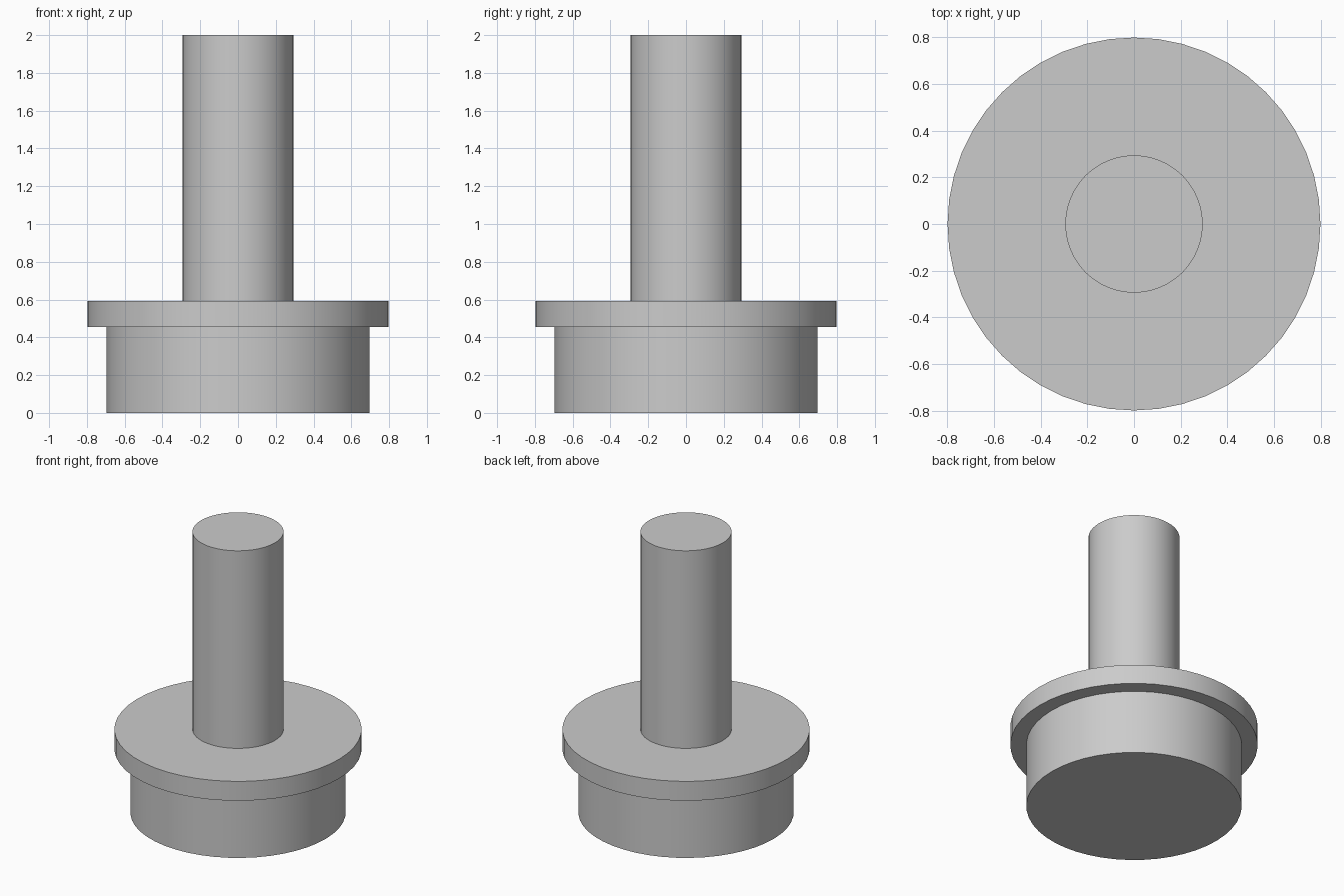
import bpy
import math

cube = bpy.data.objects.get("Cube")
if cube:
    bpy.data.objects.remove(cube, do_unlink=True)

# Plain grey material
grey = bpy.data.materials.new("plain_grey")
grey.use_nodes = True
colour = (0.6, 0.6, 0.6, 1.0)
grey.diffuse_color = colour
grey.node_tree.nodes["Principled BSDF"].inputs["Base Color"].default_value = colour


def disc(name, radius, bottom, top):
    """Upright smooth-sided cylinder between two heights."""
    bpy.ops.mesh.primitive_cylinder_add(
        vertices=48, radius=radius, depth=top - bottom,
        location=(0, 0, (bottom + top) / 2))
    part = bpy.context.object
    part.name = name
    part.data.materials.append(grey)
    bpy.ops.object.shade_smooth_by_angle(angle=math.radians(30))
    return part


# Stepped body: base, wide flange, tall stem
disc("base", 0.695, 0.0, 0.455)
disc("flange", 0.798, 0.455, 0.593)
disc("stem", 0.294, 0.593, 2.0)
